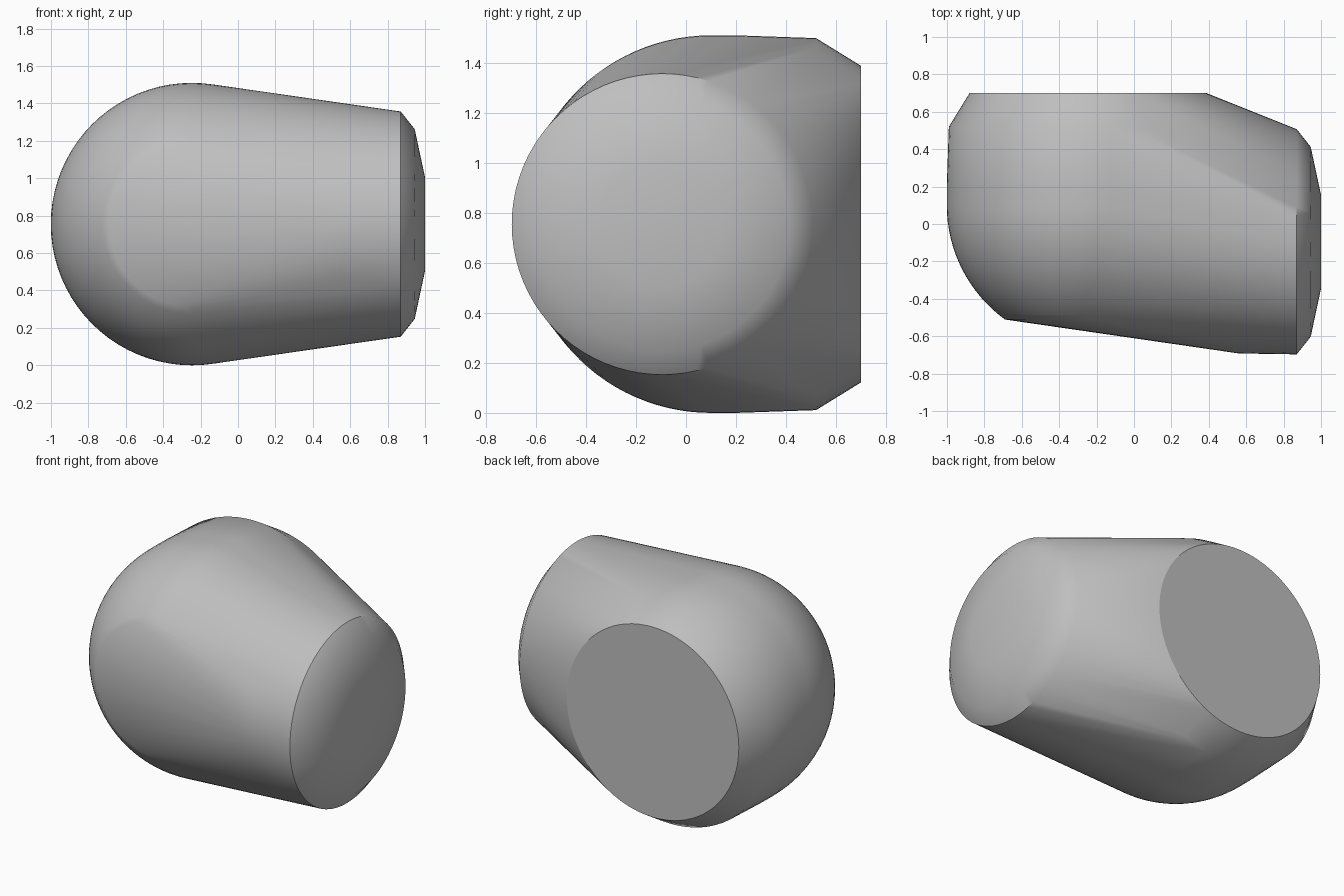
import bpy, bmesh, math
from mathutils import Vector

cube = bpy.data.objects.get("Cube")
if cube:
    bpy.data.objects.remove(cube)

grey = bpy.data.materials.new("grey")
grey.use_nodes = True
colour = (0.52, 0.52, 0.52, 1)
grey.diffuse_color = colour
grey.node_tree.nodes["Principled BSDF"].inputs["Base Color"].default_value = colour

bm = bmesh.new()
HEIGHT = 0.757
BULB = 0.755


def ring(centre, radius, axis, count=80):
    """Circle of points facing along the x or y axis."""
    for i in range(count):
        a = math.tau * i / count
        u, v = radius * math.cos(a), radius * math.sin(a)
        offset = Vector((0, u, v)) if axis == "x" else Vector((u, 0, v))
        bm.verts.new(Vector(centre) + offset)


# Round bulb, cut flat at the front
STEPS = 16
for i in range(STEPS + 1):
    a = math.radians(54) * i / STEPS
    ring((-0.246, 0.1 - BULB * math.sin(a), HEIGHT), BULB * math.cos(a), "y")

# Back collar with a bevelled flat end
for y, radius in ((0.2, BULB), (0.52, 0.744), (0.7, 0.633)):
    ring((-0.246, y, HEIGHT), radius, "y")

# Side neck ending in a stepped shallow dome
for x, radius in ((0.56, 0.597), (0.87, 0.602), (0.945, 0.507), (1.0, 0.25)):
    ring((x, -0.095, HEIGHT), radius, "x")

# Wrap everything in one taut skin
bmesh.ops.convex_hull(bm, input=bm.verts[:])
bmesh.ops.delete(bm, geom=[v for v in bm.verts if not v.link_faces], context="VERTS")
bmesh.ops.dissolve_limit(bm, angle_limit=math.radians(0.3),
                         verts=bm.verts[:], edges=bm.edges[:])
bmesh.ops.recalc_face_normals(bm, faces=bm.faces[:])

# Rest the body on the ground
lowest = min(v.co.z for v in bm.verts)
bmesh.ops.translate(bm, verts=bm.verts[:], vec=(0, 0, -lowest))

# Smooth shading, with crisp rims around the neck dome and the flat back
for face in bm.faces:
    face.smooth = True
for edge in bm.edges:
    on_back = any(f.normal.y > 0.99 for f in edge.link_faces)
    edge.smooth = not on_back and edge.calc_face_angle(0) < math.radians(35)

mesh = bpy.data.meshes.new("body")
bm.to_mesh(mesh)
bm.free()
mesh.materials.append(grey)
body = bpy.data.objects.new("body", mesh)
bpy.context.collection.objects.link(body)
